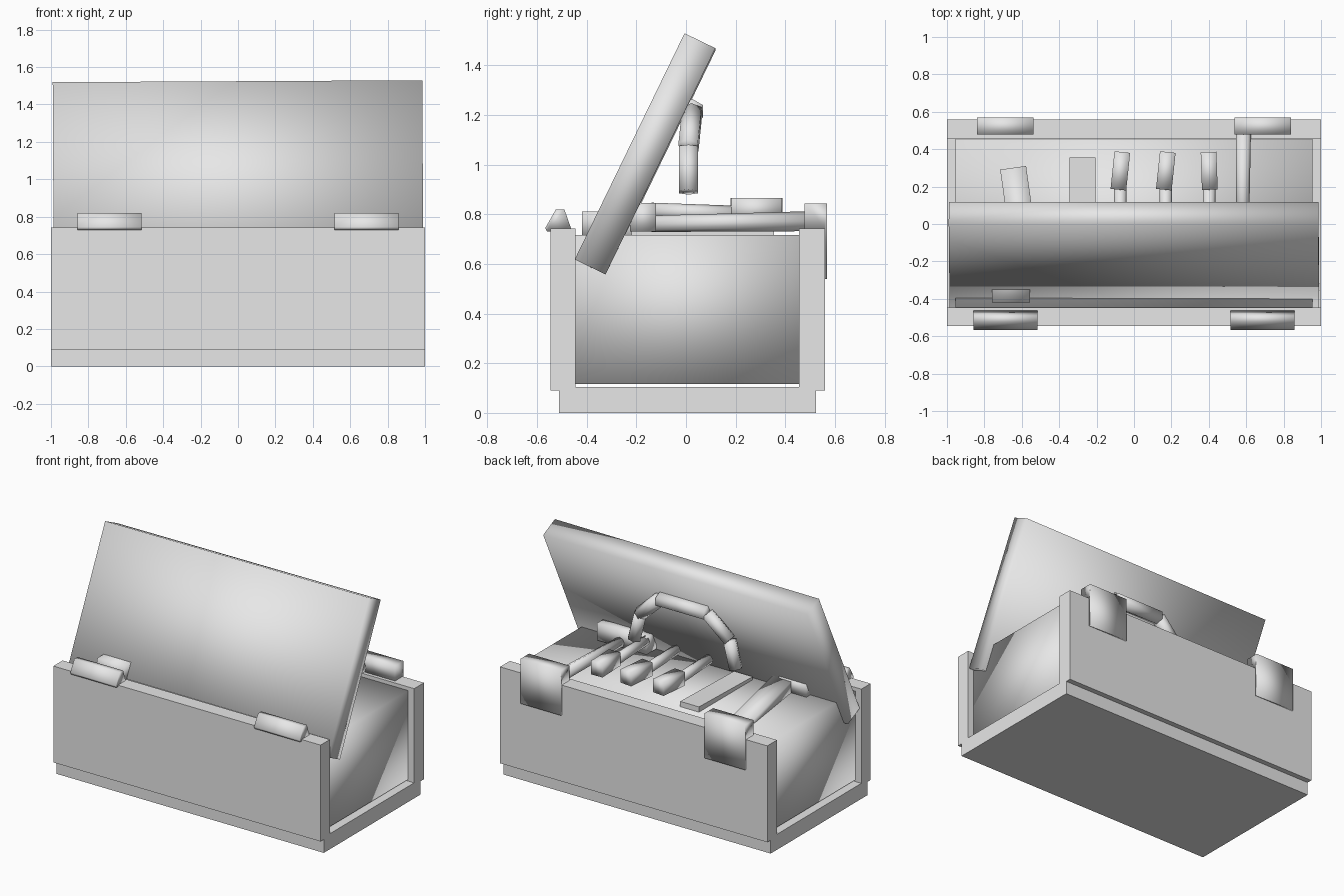
import bpy, bmesh
from math import radians
from mathutils import Matrix, Vector, Euler

cube = bpy.data.objects.get("Cube")
if cube:
    bpy.data.objects.remove(cube, do_unlink=True)

grey = bpy.data.materials.new("light_grey")
grey.use_nodes = True
grey.diffuse_color = (0.8, 0.8, 0.8, 1)
grey.node_tree.nodes["Principled BSDF"].inputs["Base Color"].default_value = (0.8, 0.8, 0.8, 1)


def finish(name, bm, smooth):
    bmesh.ops.recalc_face_normals(bm, faces=bm.faces)
    for f in bm.faces:
        f.smooth = smooth
    mesh = bpy.data.meshes.new(name)
    bm.to_mesh(mesh)
    bm.free()
    mesh.materials.append(grey)
    obj = bpy.data.objects.new(name, mesh)
    bpy.context.collection.objects.link(obj)
    return obj


def box(name, x, y, z, smooth=False, rot=(0, 0, 0)):
    """Box from (low, high) ranges, turned about its own centre by degrees."""
    bm = bmesh.new()
    lo, hi = Vector((x[0], y[0], z[0])), Vector((x[1], y[1], z[1]))
    turn = Euler([radians(a) for a in rot]).to_matrix().to_4x4()
    mat = Matrix.Translation((lo + hi) / 2) @ turn @ Matrix.Diagonal((*(hi - lo), 1))
    bmesh.ops.create_cube(bm, size=1, matrix=mat)
    return finish(name, bm, smooth)


def prism(name, x, profile, smooth=True):
    """Extrude a (y, z) profile across an x range."""
    bm = bmesh.new()
    face = bm.faces.new([bm.verts.new((x[0], y, z)) for y, z in profile])
    out = bmesh.ops.extrude_face_region(bm, geom=[face])
    moved = [v for v in out["geom"] if isinstance(v, bmesh.types.BMVert)]
    bmesh.ops.translate(bm, verts=moved, vec=(x[1] - x[0], 0, 0))
    return finish(name, bm, smooth)


def rod(name, a, b, r1, r2, sides=8):
    """Tapered rod between two points."""
    a, b = Vector(a), Vector(b)
    bm = bmesh.new()
    turn = (b - a).to_track_quat("Z", "Y").to_matrix().to_4x4()
    bmesh.ops.create_cone(bm, cap_ends=True, segments=sides, radius1=r1, radius2=r2,
                          depth=(b - a).length, matrix=Matrix.Translation((a + b) / 2) @ turn)
    return finish(name, bm, True)


# Case: base, front and back walls, inner body
box("base", (-1, 1), (-0.511, 0.523), (0, 0.105))
box("front_wall", (-1, 1), (-0.545, -0.446), (0.09, 0.742))
box("back_wall", (-1, 1), (0.455, 0.559), (0.09, 0.742))
box("inner_body", (-0.955, 0.955), (-0.446, 0.455), (0.116, 0.717), True)

# Leaning lid
box("lid", (-0.988, 0.988), (-0.234, -0.096), (0.532, 1.545), True, (-25.9, -0.3, 0))

# Clips on the front rim and hinges over the back rim
clip = [(-0.567, 0.745), (-0.524, 0.82), (-0.49, 0.82), (-0.462, 0.74), (-0.56, 0.73)]
hinge = [(0.478, 0.74), (0.478, 0.843), (0.569, 0.843), (0.569, 0.54), (0.559, 0.54), (0.559, 0.74)]
for side, s in (("right", -1), ("left", 1)):
    prism(side + "_clip", sorted((s * 0.517, s * 0.858)), clip)
    prism(side + "_hinge", sorted((s * 0.538, s * 0.84)), hinge)

# Carrying handle: an arch of straight rods with a thicker grip
arch = [(0.38, 0.01, 0.89), (0.335, 0.01, 1.07), (0.18, 0.025, 1.215)]
arch += [(-x, y, z) for x, y, z in reversed(arch)]
for i, (a, b) in enumerate(zip(arch, arch[1:])):
    r = 0.05 if i == 2 else 0.045
    rod("handle_part_%d" % (i + 1), a, b, r, r, 6)

# Hammer
rod("hammer_shaft", (0.58, -0.14, 0.762), (0.585, 0.48, 0.772), 0.033, 0.04)
box("hammer_head", (0.38, 0.75), (-0.225, -0.12), (0.73, 0.845), True)

# Three screwdrivers
for i, (x, lean) in enumerate(((-0.073, -6), (0.17, -6), (0.402, 2))):
    rod("screwdriver_shaft_%d" % (i + 1), (x, -0.14, 0.815), (x, 0.22, 0.8), 0.032, 0.034)
    box("screwdriver_grip_%d" % (i + 1), (x - 0.042, x + 0.042), (0.183, 0.385),
        (0.775, 0.866), True, (0, 0, lean))

# Saw: rising wedge blade and a block grip reaching past the lid
saw = prism("saw_blade", (-0.688, -0.548), [(0.305, 0.70), (0.305, 0.75), (-0.3, 0.80), (-0.3, 0.70)])
saw.data.transform(Matrix.Translation((-0.6, 0.1, 0)) @ Matrix.Rotation(radians(8), 4, "Z")
                   @ Matrix.Translation((0.6, -0.1, 0)))
box("saw_grip", (-0.76, -0.556), (-0.42, -0.2), (0.71, 0.812), True)

# Flat file sinking into the tray
box("flat_file", (-0.345, -0.205), (-0.22, 0.355), (0.71, 0.745), False, (1.5, 0, 0))
